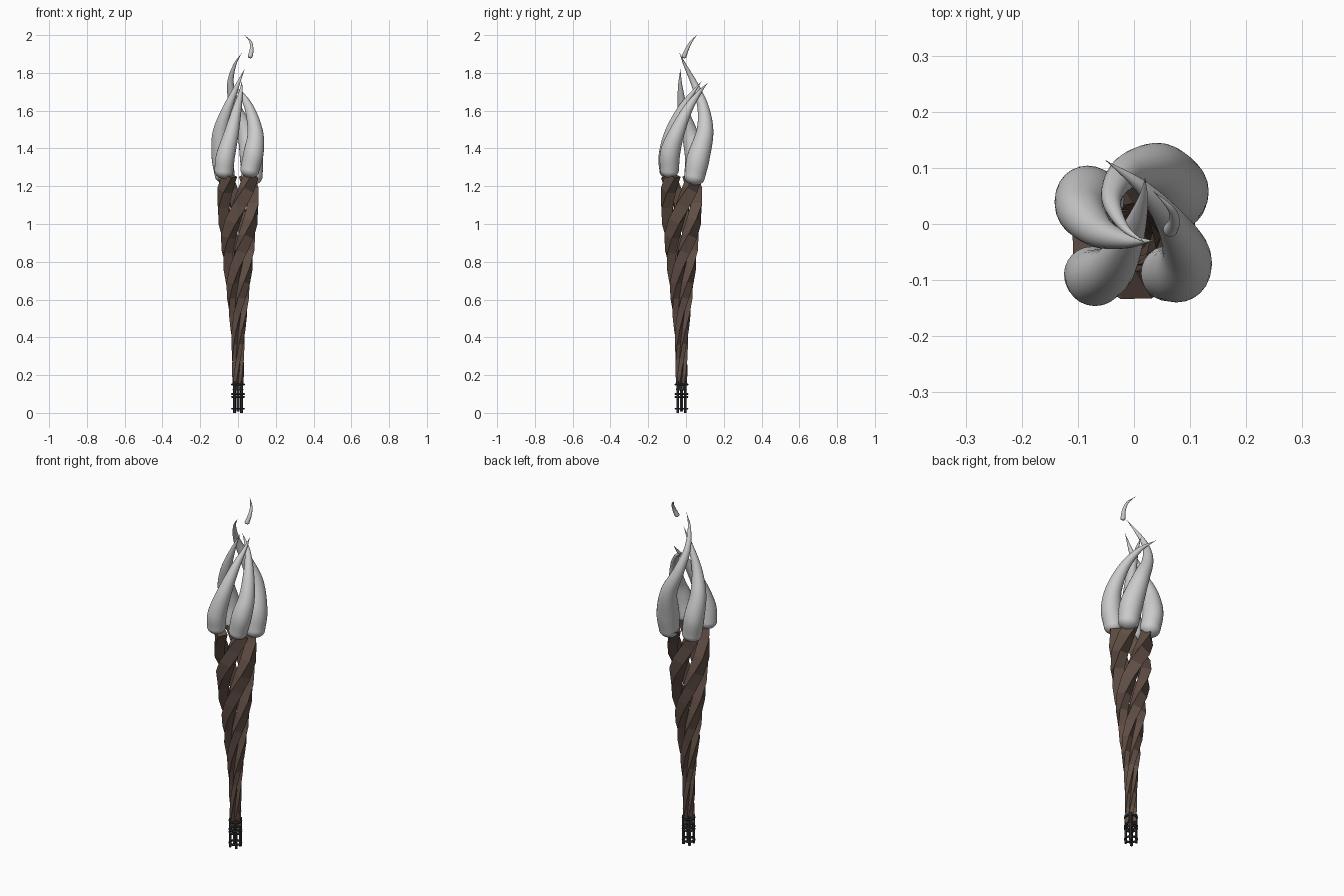
import bpy, bmesh, math
from mathutils import Vector

if "Cube" in bpy.data.objects:
    bpy.data.objects.remove(bpy.data.objects["Cube"])

AXIS_Y = -0.024   # the handle axis sits slightly in front of centre


def material(name, rgb):
    m = bpy.data.materials.new(name)
    m.diffuse_color = (*rgb, 1)
    m.use_nodes = True
    m.node_tree.nodes["Principled BSDF"].inputs["Base Color"].default_value = m.diffuse_color
    return m


brown = material("brown_wood", (0.115, 0.075, 0.058))
dark = material("dark_iron", (0.035, 0.035, 0.035))


def lerp_table(table, z):
    for (z0, v0), (z1, v1) in zip(table, table[1:]):
        if z <= z1:
            return v0 + (v1 - v0) * (z - z0) / (z1 - z0)
    return table[-1][1]


def spline(keys, steps):
    """Catmull-Rom through (x, y, z, r) keys."""
    k = [Vector(v) for v in keys]
    k = [2 * k[0] - k[1]] + k + [2 * k[-1] - k[-2]]
    out = []
    for a, b, c, d in zip(k, k[1:], k[2:], k[3:]):
        for s in range(steps):
            t = s / steps
            out.append(0.5 * (2 * b + (c - a) * t + (2 * a - 5 * b + 4 * c - d) * t * t
                              + (3 * b - a - 3 * c + d) * t ** 3))
    return out + [k[-2]]


def tube(name, pts, sizes, refs, sides, phase=0, mat=None, smooth=False):
    """Loft elliptical rings along a path; refs set the direction of the first radius."""
    bm = bmesh.new()
    rings = []
    for i, p in enumerate(pts):
        t = (pts[min(i + 1, len(pts) - 1)] - pts[max(i - 1, 0)]).normalized()
        u = (refs[i] - t * refs[i].dot(t)).normalized()
        v = t.cross(u)
        a, b = sizes[i]
        rings.append([bm.verts.new(p + u * a * math.cos(w) + v * b * math.sin(w))
                      for w in (phase + j * math.tau / sides for j in range(sides))])
    for r, s in zip(rings, rings[1:]):
        for j in range(sides):
            k = (j + 1) % sides
            bm.faces.new((r[j], r[k], s[k], s[j]))
    bm.faces.new(rings[0][::-1])
    bm.faces.new(rings[-1])
    for f in bm.faces:
        f.smooth = smooth
    me = bpy.data.meshes.new(name)
    bm.to_mesh(me)
    bm.free()
    ob = bpy.data.objects.new(name, me)
    bpy.context.collection.objects.link(ob)
    if mat:
        me.materials.append(mat)


def flame(name, keys):
    """Round-bottomed tapering tongue of fire."""
    body = spline(keys, 10)
    p0, r0 = body[0].to_3d(), body[0].w
    t = (body[1].to_3d() - p0).normalized()
    pts, rad = [], []
    for i in range(8):                      # rounded bottom
        w = (i + 0.3) / 8 * math.pi / 2
        pts.append(p0 - t * r0 * 0.8 * math.cos(w))
        rad.append(r0 * math.sin(w))
    pts += [b.to_3d() for b in body]
    rad += [max(b.w, 0.0008) for b in body]
    tube(name, pts, [(r, r) for r in rad], [Vector((1, 0, 0))] * len(pts), 24, smooth=True)


# Handle: four twisted, faceted strands widening upward
RADIUS = [(0.1, 0.019), (0.4, 0.022), (0.7, 0.045), (0.95, 0.067), (1.1, 0.079), (1.27, 0.084)]
HALF = [(0.1, 0.010), (0.4, 0.013), (0.7, 0.024), (0.95, 0.032), (1.1, 0.034), (1.27, 0.031)]
for n in range(4):
    pts, sizes, refs = [], [], []
    for i in range(15):
        z = 0.12 + 1.14 * i / 14
        ang = math.radians(45 + 90 * n) + (z - 1.22) / 0.27 * math.pi / 2
        out = Vector((math.cos(ang), math.sin(ang), 0))
        h = lerp_table(HALF, z) * math.sqrt(2)
        pts.append(out * lerp_table(RADIUS, z) + Vector((0, AXIS_Y, z)))
        sizes.append((h * 0.85, h))
        refs.append(out)
    tube(f"handle_strand_{n + 1}", pts, sizes, refs, 4, math.pi / 4, brown)

# Grip: dark rods and binding rings at the foot
for n in range(4):
    w = math.radians(45 + 90 * n)
    c = Vector((0.027 * math.cos(w), AXIS_Y + 0.027 * math.sin(w), 0))
    tube(f"grip_rod_{n + 1}", [c, c + Vector((0, 0, 0.165))], [(0.008, 0.008)] * 2,
         [Vector((1, 0, 0))] * 2, 6, 0, dark)
tube("grip_core", [Vector((0, AXIS_Y, 0.008)), Vector((0, AXIS_Y, 0.15))], [(0.009, 0.009)] * 2,
     [Vector((1, 0, 0))] * 2, 6, 0, dark)
for n, z in enumerate((0.022, 0.085, 0.1, 0.15)):
    bpy.ops.mesh.primitive_torus_add(location=(0, AXIS_Y, z), major_radius=0.031,
                                     minor_radius=0.006, major_segments=12, minor_segments=6)
    ob = bpy.context.object
    ob.name = f"grip_ring_{n + 1}"
    ob.data.materials.append(dark)

# Flames: four tongues spiralling off the strand tops, and one loose wisp
flame("flame_front_left", [(-0.075, -0.09, 1.28, 0.05), (-0.066, -0.095, 1.36, 0.05),
                           (-0.035, -0.075, 1.48, 0.039), (-0.005, -0.02, 1.61, 0.024),
                           (0.015, 0.04, 1.70, 0.01), (0.02, 0.082, 1.755, 0.0)])
flame("flame_front_right", [(0.062, -0.088, 1.285, 0.05), (0.083, -0.083, 1.38, 0.053),
                            (0.092, -0.05, 1.48, 0.042), (0.065, 0.005, 1.60, 0.027),
                            (0.015, 0.065, 1.69, 0.013), (-0.05, 0.113, 1.745, 0.0)])
flame("flame_back_right", [(0.075, 0.045, 1.25, 0.055), (0.07, 0.065, 1.35, 0.06),
                           (0.04, 0.1, 1.49, 0.045), (-0.015, 0.09, 1.62, 0.03),
                           (-0.04, 0.045, 1.74, 0.018), (-0.018, -0.005, 1.84, 0.008),
                           (0.02, -0.034, 1.905, 0.0)])
flame("flame_back_left", [(-0.07, 0.045, 1.26, 0.053), (-0.086, 0.048, 1.36, 0.054),
                          (-0.092, 0.02, 1.48, 0.043), (-0.06, -0.015, 1.60, 0.028),
                          (-0.01, -0.03, 1.72, 0.013), (0.035, -0.03, 1.82, 0.0)])
flame("flame_wisp", [(0.065, -0.01, 1.888, 0.013), (0.072, 0.005, 1.925, 0.010),
                     (0.066, 0.027, 1.965, 0.006), (0.035, 0.058, 2.0, 0.0)])
